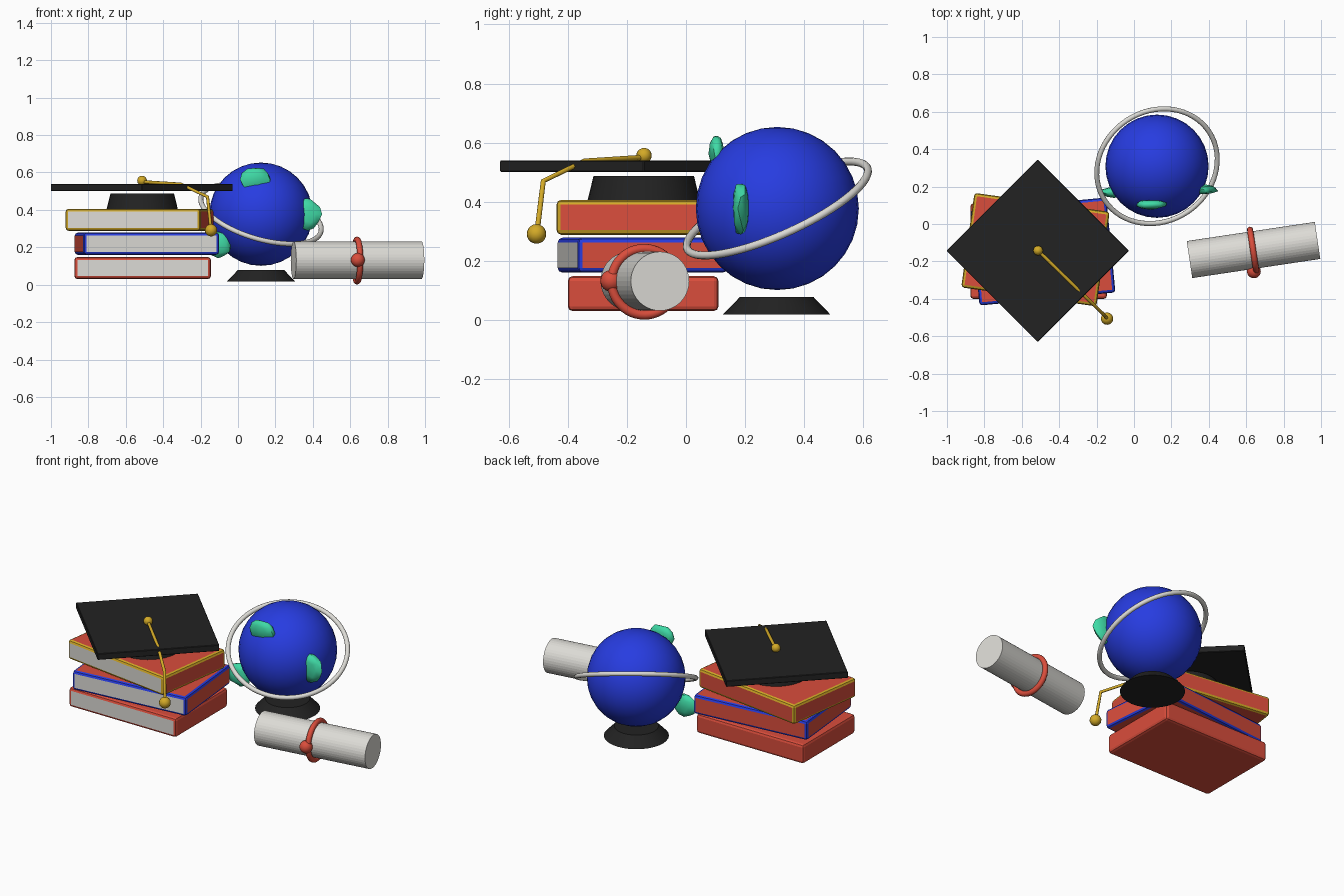
import bpy, bmesh, math, random
from mathutils import Vector, Matrix

if "Cube" in bpy.data.objects:
    bpy.data.objects.remove(bpy.data.objects["Cube"])

random.seed(4)


def mat(name, rgb):
    m = bpy.data.materials.new(name)
    m.diffuse_color = (*rgb, 1)
    m.use_nodes = True
    m.node_tree.nodes["Principled BSDF"].inputs["Base Color"].default_value = m.diffuse_color
    return m


RED = mat("red", (0.70, 0.075, 0.045))
BLUE = mat("blue", (0.02, 0.045, 0.75))
GOLD = mat("gold", (0.65, 0.40, 0.02))
GREEN = mat("green", (0.05, 0.70, 0.38))
PAPER = mat("paper", (0.72, 0.71, 0.67))
BLACK = mat("black", (0.016, 0.016, 0.016))


def make(name, bm, mats, loc=(0, 0, 0), rot=None, smooth=None):
    me = bpy.data.meshes.new(name)
    bmesh.ops.recalc_face_normals(bm, faces=bm.faces)
    bm.to_mesh(me)
    bm.free()
    for m in mats:
        me.materials.append(m)
    ob = bpy.data.objects.new(name, me)
    bpy.context.collection.objects.link(ob)
    ob.matrix_world = Matrix.Translation(loc) @ (rot or Matrix())
    if smooth:
        bpy.ops.object.select_all(action='DESELECT')
        ob.select_set(True)
        bpy.context.view_layer.objects.active = ob
        bpy.ops.object.shade_smooth_by_angle(angle=math.radians(smooth))
    return ob


def box(name, size, loc, turn, mats, bevel, segs=2):
    bm = bmesh.new()
    bmesh.ops.create_cube(bm, size=1, matrix=Matrix.Diagonal((*size, 1)))
    bmesh.ops.bevel(bm, geom=bm.edges[:], offset=bevel, segments=segs, profile=0.5, affect='EDGES')
    bm.normal_update()
    if len(mats) == 3:  # cover, rim on the rounded edges, pages at the front
        for f in bm.faces:
            flat = max(abs(c) for c in f.normal) > 0.999
            f.material_index = 1 if not flat else (2 if f.normal.y < -0.9 else 0)
    return make(name, bm, mats, loc, Matrix.Rotation(math.radians(turn), 4, 'Z'))


def cone(name, r1, r2, depth, loc, m, rot=None, sides=32, smooth=30):
    bm = bmesh.new()
    bmesh.ops.create_cone(bm, cap_ends=True, segments=sides, radius1=r1, radius2=r2, depth=depth)
    return make(name, bm, [m], loc, rot, smooth)


def ball(name, r, loc, m, u=32, v=16):
    bm = bmesh.new()
    bmesh.ops.create_uvsphere(bm, u_segments=u, v_segments=v, radius=r)
    return make(name, bm, [m], loc, None, 60)


def torus(name, R, r, loc, axis, m, n=64, k=12):
    bm = bmesh.new()
    rings = []
    for i in range(n):
        a = math.tau * i / n
        rings.append([bm.verts.new(((R + r * math.cos(b)) * math.cos(a),
                                    (R + r * math.cos(b)) * math.sin(a), r * math.sin(b)))
                      for b in (math.tau * j / k for j in range(k))])
    for i in range(n):
        p, q = rings[i], rings[(i + 1) % n]
        for j in range(k):
            bm.faces.new((p[j], q[j], q[(j + 1) % k], p[(j + 1) % k]))
    rot = Vector(axis).to_track_quat('Z', 'Y').to_matrix().to_4x4()
    return make(name, bm, [m], loc, rot, 60)


# stack of three books
for name, x, y, z, turn, rim in (("bottom_book", -0.51, -0.145, 0.089, 0, RED),
                                 ("middle_book", -0.487, -0.147, 0.219, 5.5, BLUE),
                                 ("top_book", -0.527, -0.137, 0.347, -8, GOLD)):
    box(name, (0.73, 0.51, 0.118), (x, y, z), turn, [RED, rim, PAPER], 0.016)

# graduation cap
cone("cap_crown", 0.19, 0.17, 0.082, (-0.512, -0.143, 0.446), BLACK)
box("cap_board", (0.69, 0.69, 0.038), (-0.515, -0.143, 0.52), 45, [BLACK], 0.003, 1)
ball("cap_button", 0.026, (-0.513, -0.142, 0.556), GOLD, 16, 10)

# tassel cord and bob
cu = bpy.data.curves.new("tassel_cord", 'CURVE')
cu.dimensions = '3D'
cu.bevel_depth = 0.009
cu.bevel_resolution = 2
cu.use_fill_caps = True
path = [(-0.513, -0.142, 0.550), (-0.305, -0.345, 0.537), (-0.163, -0.483, 0.47), (-0.144, -0.505, 0.29)]
sp = cu.splines.new('POLY')
sp.points.add(len(path) - 1)
for p, co in zip(sp.points, path):
    p.co = (*co, 1)
cu.materials.append(GOLD)
cord = bpy.data.objects.new("tassel_cord", cu)
bpy.context.collection.objects.link(cord)
ball("tassel_bob", 0.033, (-0.144, -0.506, 0.291), GOLD, 16, 10)

# globe, stand and tilted ring
G = (0.123, 0.309, 0.377)
ball("globe", 0.276, G, BLUE)
cone("globe_stand", 0.182, 0.124, 0.06, (0.123, 0.307, 0.048), BLACK)
torus("globe_ring", 0.334, 0.0135, G, (0.264, -0.396, 0.88), PAPER)

# lumpy land patches
for i, (loc, size) in enumerate((((0.09, 0.105, 0.562), (0.083, 0.027, 0.066)),
                                 ((0.372, 0.185, 0.377), (0.076, 0.029, 0.088)),
                                 ((-0.105, 0.17, 0.215), (0.077, 0.03, 0.077)))):
    bm = bmesh.new()
    bmesh.ops.create_icosphere(bm, subdivisions=2, radius=1)
    for v in bm.verts:
        v.co *= random.uniform(0.86, 1.1)
        v.co = Vector(c * s for c, s in zip(v.co, size))
    make(f"land_patch_{i + 1}", bm, [GREEN], loc, None, 50)

# rolled diploma with tied ribbon
A = math.radians(8.5)
axis = Vector((math.cos(A), math.sin(A), 0))
S = (0.639, -0.139, 0.131)
cone("diploma_scroll", 0.1, 0.1, 0.692, S, PAPER,
     axis.to_track_quat('Z', 'Y').to_matrix().to_4x4(), 40, None)
torus("diploma_ribbon", 0.112, 0.016, (0.637, -0.141, 0.129), axis, RED, 48)
ball("ribbon_knot", 0.037, (0.641, -0.253, 0.132), RED, 20, 12)
